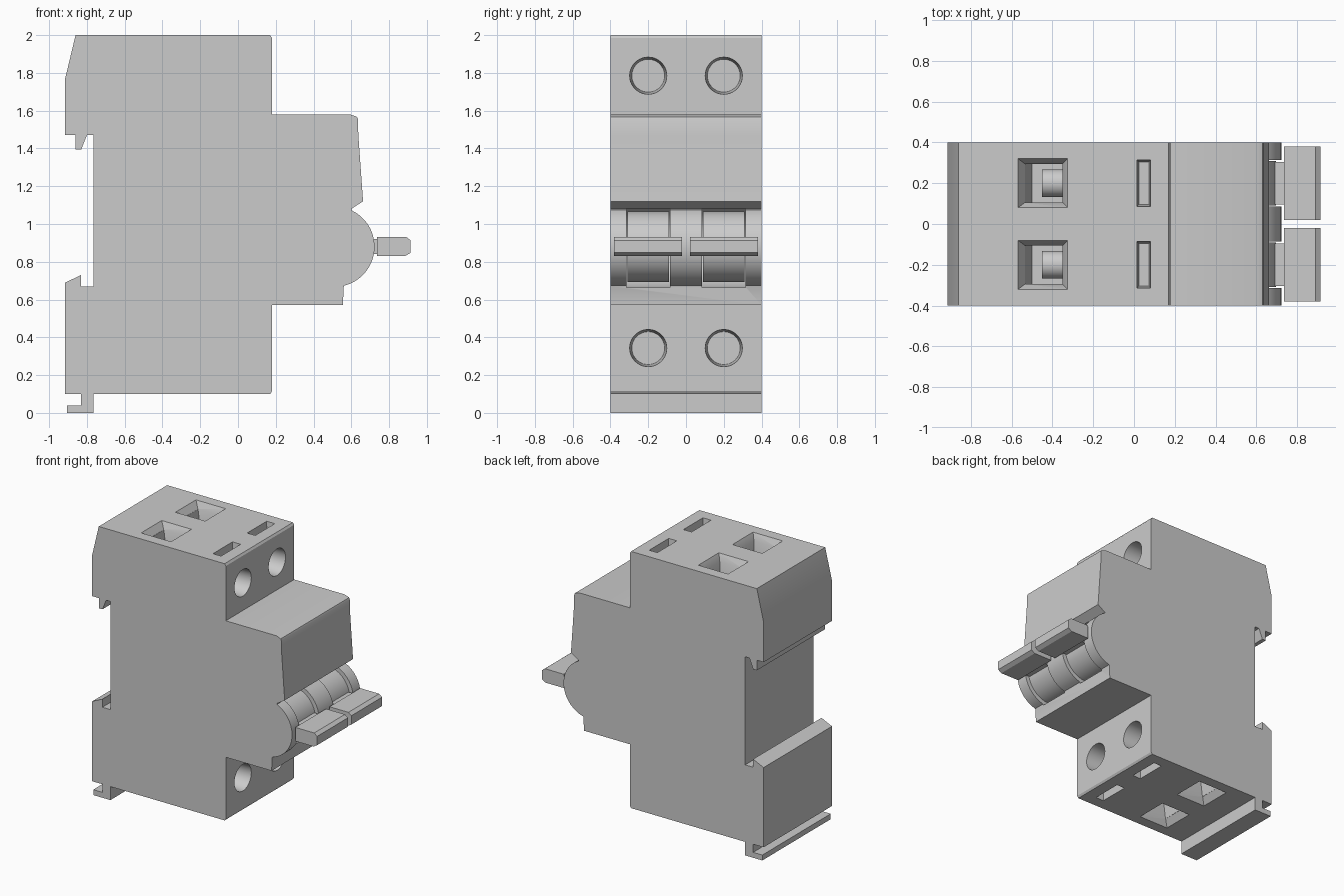
import bpy, bmesh, math
from mathutils import Matrix, Vector

if "Cube" in bpy.data.objects:
    bpy.data.objects.remove(bpy.data.objects["Cube"])

CX, CZ = 0.51, 0.88          # toggle barrel axis


def finish(bm, name, smooth=True):
    bmesh.ops.recalc_face_normals(bm, faces=bm.faces)
    me = bpy.data.meshes.new(name)
    bm.to_mesh(me)
    bm.free()
    ob = bpy.data.objects.new(name, me)
    bpy.context.collection.objects.link(ob)
    if smooth:
        shade(ob)
    return ob


def shade(ob):
    bpy.ops.object.select_all(action='DESELECT')
    ob.select_set(True)
    bpy.context.view_layer.objects.active = ob
    bpy.ops.object.shade_smooth_by_angle(angle=math.radians(30))


def loft(bm, a, b):
    """Closed solid between two matching point loops."""
    va, vb = [bm.verts.new(p) for p in a], [bm.verts.new(p) for p in b]
    bm.faces.new(va)
    bm.faces.new(vb[::-1])
    n = len(va)
    for i in range(n):
        j = (i + 1) % n
        bm.faces.new((va[i], vb[i], vb[j], va[j]))


def prism(bm, pts, y0, y1):
    loft(bm, [(x, y0, z) for x, z in pts], [(x, y1, z) for x, z in pts])


def rect(x0, x1, y0, y1, z):
    return [(x0, y0, z), (x1, y0, z), (x1, y1, z), (x0, y1, z)]


def cone(bm, p, axis, r0, r1, length, seg=40):
    """Cone/cylinder starting at p, running along axis."""
    d = Vector(axis)
    m = Matrix.Translation(Vector(p) + d * length / 2) @ d.to_track_quat('Z', 'Y').to_matrix().to_4x4()
    bmesh.ops.create_cone(bm, cap_ends=True, segments=seg, radius1=r0, radius2=r1, depth=length, matrix=m)


def cut(ob, bm):
    """Subtract a bmesh from an object and discard the cutter."""
    cutter = finish(bm, "cutter", False)
    cutter.hide_render = True
    mod = ob.modifiers.new("cut", 'BOOLEAN')
    mod.operation, mod.solver, mod.object = 'DIFFERENCE', 'EXACT', cutter
    dg = bpy.context.evaluated_depsgraph_get()
    me = bpy.data.meshes.new_from_object(ob.evaluated_get(dg))
    ob.modifiers.clear()
    ob.data = me
    bpy.data.objects.remove(cutter)


# housing side profile, with the barrel arc and the rail hooks
arc = [(CX + 0.213 * math.cos(math.radians(t)), CZ + 0.213 * math.sin(math.radians(t)))
       for t in [65 - 141 * i / 18 for i in range(19)]]
profile = [(-0.86, 2), (0.17, 2), (0.18, 1.985), (0.18, 1.58), (0.595, 1.58), (0.63, 1.567), (0.635, 1.555),
           (0.637, 1.47), (0.662, 1.12), (0.60, 1.08)] + arc + [
           (0.56, 0.67), (0.555, 0.57), (0.18, 0.57), (0.18, 0.115), (0.17, 0.1), (-0.765, 0.1),
           (-0.765, 0), (-0.905, 0), (-0.905, 0.04), (-0.83, 0.04), (-0.83, 0.1), (-0.915, 0.1),
           (-0.915, 0.69), (-0.83, 0.73), (-0.83, 0.67), (-0.765, 0.67), (-0.765, 1.47), (-0.80, 1.47),
           (-0.83, 1.395), (-0.86, 1.395), (-0.86, 1.47), (-0.915, 1.47), (-0.915, 1.77)]
bm = bmesh.new()
prism(bm, profile, -0.4, 0.4)
housing = finish(bm, "housing", False)

# terminal funnels, test slots, screw holes and barrel recesses
bm = bmesh.new()
wells = bmesh.new()
for y in (-0.2, 0.2):
    cone(bm, (CX, y - 0.115, CZ), (0, 1, 0), 0.222, 0.222, 0.23, 48)
    for face, s, hole_z in ((2.0, 1, 1.785), (0.1, -1, 0.343)):
        loft(bm, rect(-0.575, -0.32, y - 0.125, y + 0.125, face + s * 0.01),
             rect(-0.535, -0.35, y - 0.095, y + 0.095, face - s * 0.05))
        loft(wells, rect(-0.535, -0.35, y - 0.095, y + 0.095, face - s * 0.04),
             rect(-0.50, -0.35, y - 0.095, y + 0.095, face - s * 0.30))
        loft(bm, rect(0.014, 0.082, y - 0.115, y + 0.115, face + s * 0.01),
             rect(0.024, 0.074, y - 0.104, y + 0.104, face - s * 0.10))
        cone(bm, (0.19, y, hole_z), (-1, 0, 0), 0.099, 0.087, 0.21)
cut(housing, bm)
cut(housing, wells)
shade(housing)

# one toggle and two terminal screws per pole
for side, y in (("front", -0.2), ("back", 0.2)):
    bm = bmesh.new()
    cone(bm, (CX, y - 0.11, CZ), (0, 1, 0), 0.187, 0.187, 0.22, 48)
    finish(bm, side + "_toggle_drum")
    bm = bmesh.new()
    prism(bm, [(0.66, 0.84), (0.74, 0.84), (0.74, 0.92), (0.66, 0.92)], y - 0.105, y + 0.105)
    finish(bm, side + "_toggle_neck")
    bm = bmesh.new()
    prism(bm, [(0.735, 0.83), (0.885, 0.83), (0.914, 0.848), (0.914, 0.913), (0.89, 0.932), (0.735, 0.932)],
          y - 0.18, y + 0.18)
    finish(bm, side + "_toggle_handle")
    for level, z in (("upper", 1.77), ("lower", 0.33)):
        bm = bmesh.new()
        cone(bm, (-0.33, y, z), (-1, 0, 0), 0.068, 0.068, 0.12, 32)
        finish(bm, f"{side}_{level}_terminal_screw")
